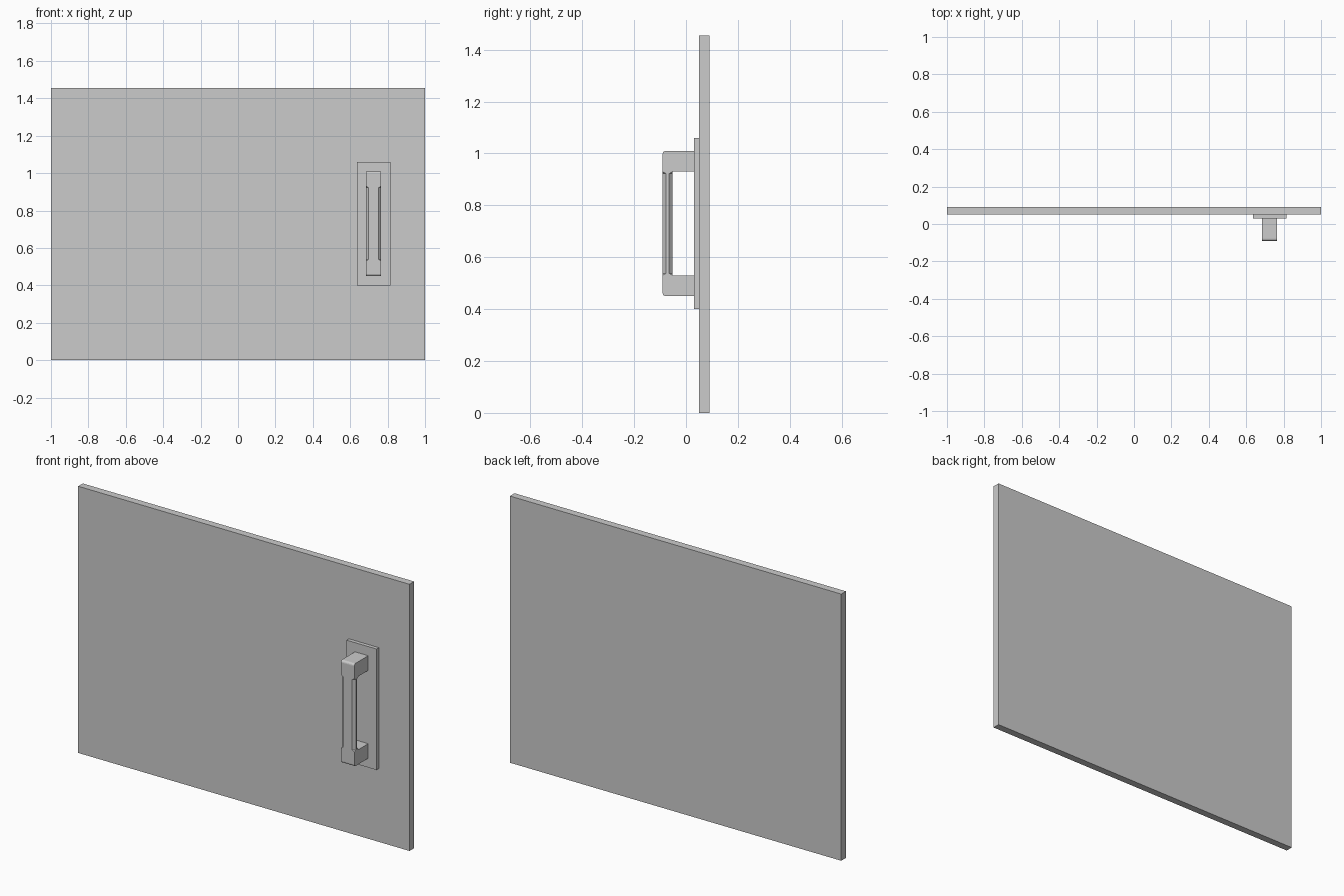
import bpy, bmesh, math

if "Cube" in bpy.data.objects:
    bpy.data.objects.remove(bpy.data.objects["Cube"])

HX = 0.725          # handle centre in x
HALF = 0.04         # half width of the handle


def finish(name, bm):
    bmesh.ops.remove_doubles(bm, verts=bm.verts, dist=1e-5)
    bmesh.ops.recalc_face_normals(bm, faces=bm.faces)
    mesh = bpy.data.meshes.new(name)
    bm.to_mesh(mesh)
    bm.free()
    obj = bpy.data.objects.new(name, mesh)
    bpy.context.collection.objects.link(obj)
    return obj


def box(name, x, y, z):
    bm = bmesh.new()
    bmesh.ops.create_cube(bm, size=1)
    for v in bm.verts:
        v.co = [(a + b) / 2 + c * (b - a) for c, (a, b) in zip(v.co, (x, y, z))]
    return finish(name, bm)


def handle_end(name, outer, inner):
    """Mounting block whose outer front corner is rounded."""
    r, front, back = 0.012, -0.09, 0.03
    s = 1 if outer > inner else -1
    prof = [(back, inner), (front, inner)]
    for i in range(5):
        a = math.pi / 2 * i / 4
        prof.append((front + r - r * math.cos(a), outer - s * r * (1 - math.sin(a))))
    prof.append((back, outer))
    bm = bmesh.new()
    face = bm.faces.new([bm.verts.new((HX - HALF, y, z)) for y, z in prof])
    ext = bmesh.ops.extrude_face_region(bm, geom=[face])["geom"]
    moved = [g for g in ext if isinstance(g, bmesh.types.BMVert)]
    bmesh.ops.translate(bm, verts=moved, vec=(2 * HALF, 0, 0))
    return finish(name, bm)


def ring(bm, z, c):
    """Rectangle with corners cut by c."""
    cx, cy, w, d = HX, -0.071, HALF, 0.019
    pts = [(w, d - c), (w - c, d), (-w + c, d), (-w, d - c),
           (-w, -d + c), (-w + c, -d), (w - c, -d), (w, -d + c)]
    return [bm.verts.new((cx + x, cy + y, z)) for x, y in pts]


# Door panel and handle back plate
box("door_panel", (-1, 1), (0.05, 0.09), (0, 1.455))
box("back_plate", (0.635, 0.815), (0.03, 0.05), (0.40, 1.06))

# Upper and lower handle blocks
handle_end("handle_top", 1.01, 0.93)
handle_end("handle_bottom", 0.45, 0.53)

# Grip with stopped chamfers along its long edges
bm = bmesh.new()
rings = [ring(bm, z, c) for z, c in
         ((0.53, 0), (0.538, 0.013), (0.922, 0.013), (0.93, 0))]
for lo, hi in zip(rings, rings[1:]):
    for i in range(8):
        j = (i + 1) % 8
        bm.faces.new((lo[i], lo[j], hi[j], hi[i]))
finish("handle_grip", bm)
